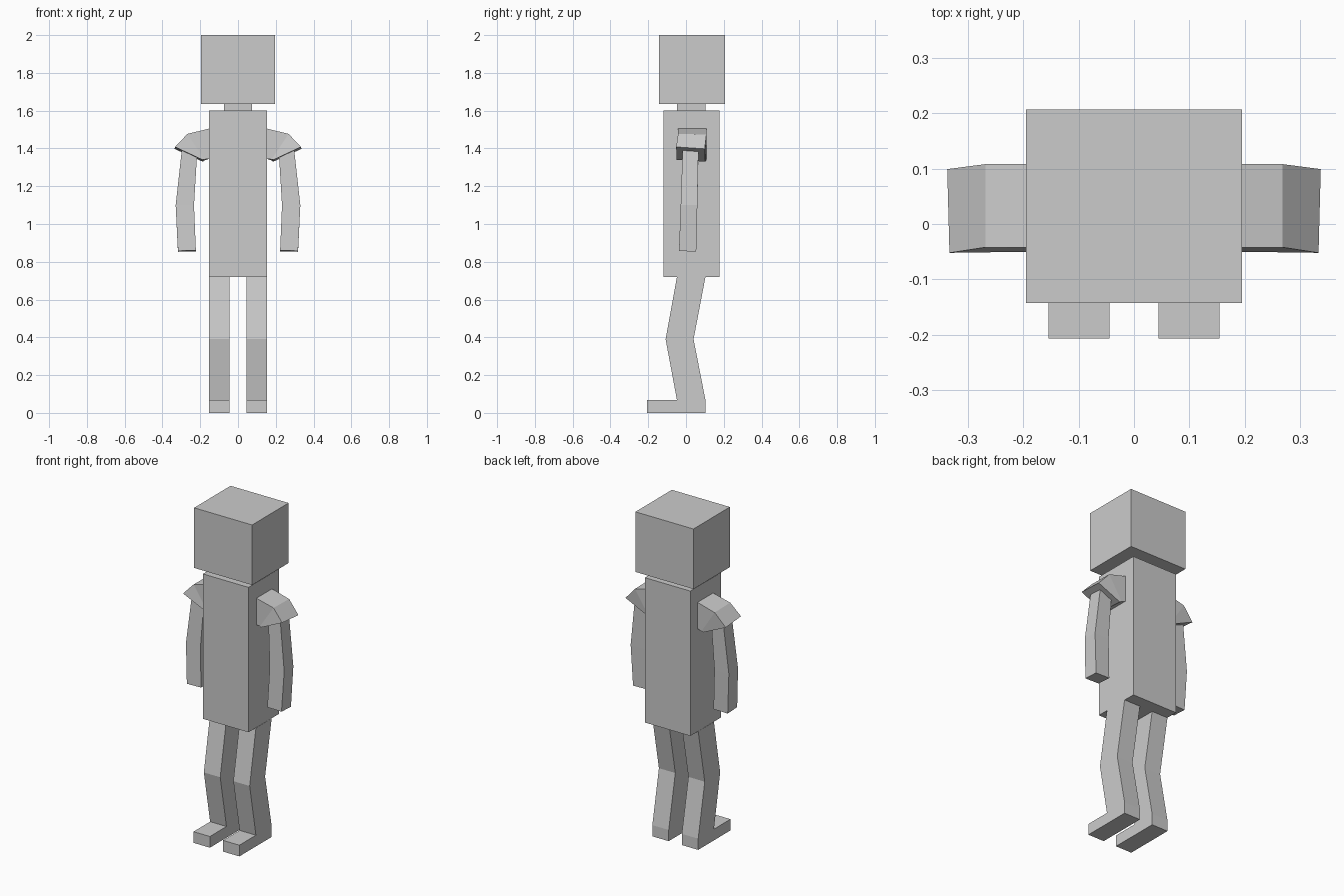
import bpy, bmesh


def loft(name, sections, mirror=False):
    """Join successive four-sided cross-sections and cap both ends."""
    bm = bmesh.new()
    rings = [[bm.verts.new(p) for p in s] for s in sections]
    n = len(rings[0])
    for a, b in zip(rings, rings[1:]):
        for i in range(n):
            j = (i + 1) % n
            bm.faces.new((a[i], a[j], b[j], b[i]))
    bm.faces.new(rings[0])
    bm.faces.new(rings[-1])
    bmesh.ops.recalc_face_normals(bm, faces=bm.faces)
    mesh = bpy.data.meshes.new(name)
    bm.to_mesh(mesh)
    bm.free()
    ob = bpy.data.objects.new(name, mesh)
    bpy.context.collection.objects.link(ob)
    if mirror:
        ob.modifiers.new("Mirror", 'MIRROR').use_mirror_merge = False
    return ob


def rect(x0, x1, y0, y1, z):
    return [(x0, y0, z), (x1, y0, z), (x1, y1, z), (x0, y1, z)]


def box(name, x, y0, y1, z0, z1):
    return loft(name, [rect(-x, x, y0, y1, z) for z in (z0, z1)])


# Head, neck and torso
box("head", 0.195, -0.143, 0.207, 1.635, 2.0)
box("neck", 0.074, -0.048, 0.103, 1.6, 1.635)
box("torso", 0.153, -0.118, 0.177, 0.72, 1.6)

# Legs with forward-bent knees and feet, extruded from a side profile
leg = [(-0.048, 0.72), (-0.108, 0.39), (-0.048, 0.068), (-0.207, 0.068),
       (-0.207, 0), (0.103, 0), (0.103, 0.068), (0.04, 0.39), (0.103, 0.72)]
loft("legs", [[(x, y, z) for y, z in leg] for x in (0.044, 0.154)], True)

# Flared short sleeves
loft("sleeves", [
    [(0.153, -0.042, 1.505), (0.153, 0.108, 1.505),
     (0.153, 0.108, 1.345), (0.153, -0.042, 1.345)],
    [(0.268, -0.042, 1.477), (0.268, 0.108, 1.474),
     (0.178, 0.106, 1.336), (0.178, -0.044, 1.342)],
    [(0.333, -0.052, 1.408), (0.337, 0.099, 1.398),
     (0.187, 0.102, 1.33), (0.188, -0.050, 1.34)],
], True)

# Arms, slightly bent at the elbow, starting inside the sleeves
loft("arms", [
    [(0.217, -0.018, 1.365), (0.297, -0.018, 1.395),
     (0.297, 0.066, 1.395), (0.217, 0.066, 1.365)],
    rect(0.233, 0.330, -0.028, 0.060, 1.10),
    [(0.223, -0.037, 0.860), (0.318, -0.037, 0.858),
     (0.318, 0.054, 0.853), (0.223, 0.054, 0.855)],
], True)
